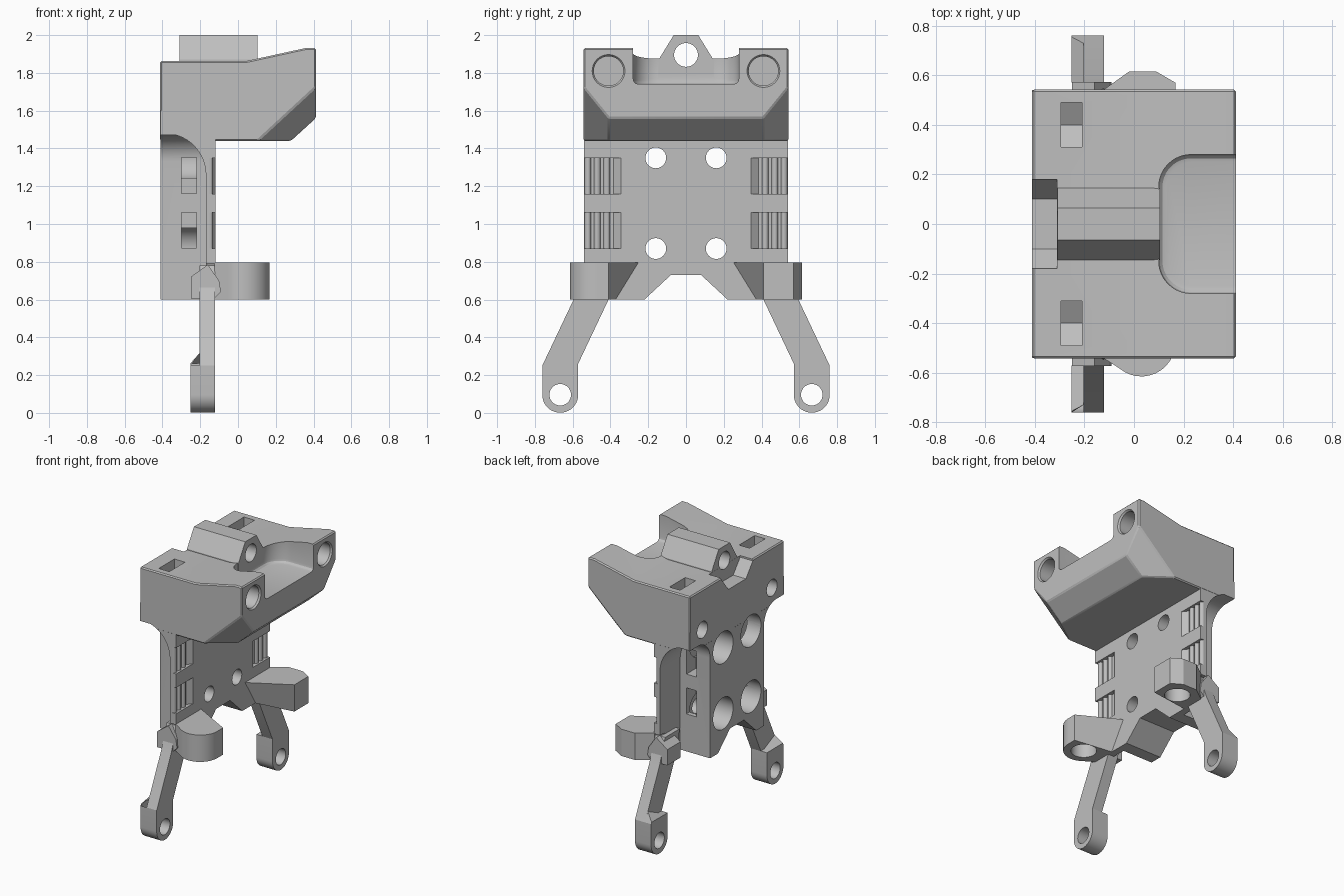
import bpy, bmesh, math
from mathutils import Vector

if "Cube" in bpy.data.objects:
    bpy.data.objects.remove(bpy.data.objects["Cube"])

grey = bpy.data.materials.new("plastic grey")
grey.diffuse_color = (0.52, 0.52, 0.52, 1)
grey.use_nodes = True
grey.node_tree.nodes["Principled BSDF"].inputs["Base Color"].default_value = grey.diffuse_color
AXES = {'x': lambda u, v, d: (d, u, v), 'y': lambda u, v, d: (u, d, v), 'z': lambda u, v, d: (u, v, d)}


def prism(name, pts, axis, a, b, end_pts=None):
    """Extrude a 2D outline along an axis; end_pts lets the far end differ."""
    bm = bmesh.new()
    f = AXES[axis]
    lo = [bm.verts.new(f(u, v, a)) for u, v in pts]
    hi = [bm.verts.new(f(u, v, b)) for u, v in (end_pts or pts)]
    n = len(pts)
    bm.faces.new(lo)
    bm.faces.new(hi)
    for i in range(n):
        j = (i + 1) % n
        bm.faces.new((lo[i], lo[j], hi[j], hi[i]))
    bmesh.ops.recalc_face_normals(bm, faces=bm.faces)
    me = bpy.data.meshes.new(name)
    bm.to_mesh(me)
    bm.free()
    me.materials.append(grey)
    ob = bpy.data.objects.new(name, me)
    bpy.context.collection.objects.link(ob)
    return ob


def arc(cu, cv, r, a0, a1, n=12):
    return [(cu + r * math.cos(math.radians(a0 + (a1 - a0) * i / n)),
             cv + r * math.sin(math.radians(a0 + (a1 - a0) * i / n))) for i in range(n + 1)]


def rod(cu, cv, r, axis, a, b, r2=None):
    circle = lambda q: arc(cu, cv, q, 0, 360, 40)[:-1]
    return prism("rod", circle(r), axis, a, b, circle(r2 or r))


def box(x0, x1, y0, y1, z0, z1):
    return prism("box", [(x0, y0), (x1, y0), (x1, y1), (x0, y1)], 'z', z0, z1)


def apply_mods(ob):
    dg = bpy.context.evaluated_depsgraph_get()
    me = bpy.data.meshes.new_from_object(ob.evaluated_get(dg))
    ob.modifiers.clear()
    ob.data = me


def boolean(ob, other, op='DIFFERENCE'):
    m = ob.modifiers.new("bool", 'BOOLEAN')
    m.operation, m.solver, m.object = op, 'EXACT', other
    apply_mods(ob)
    bpy.data.objects.remove(other)
    return ob


def bevel(ob, w, seg=1):
    m = ob.modifiers.new("bevel", 'BEVEL')
    m.width, m.segments, m.limit_method = w, seg, 'ANGLE'
    m.angle_limit = math.radians(35)
    apply_mods(ob)
    return ob


def mirror_y(pts, s):
    return [(u, v * s) for u, v in pts]


# Head: overhanging block with slanted lower corners
body = prism("carriage_body", [(-.412, 1.44), (.28, 1.44), (.412, 1.56), (.412, 1.932), (.36, 1.932),
                               (.04, 1.862), (-.412, 1.862)], 'y', -.542, .542)
bm = bmesh.new()
bm.from_mesh(body.data)
for s in (1, -1):
    cut = bmesh.ops.bisect_plane(bm, geom=bm.verts[:] + bm.edges[:] + bm.faces[:], plane_co=(.41, .41 * s, 1.56),
                                 plane_no=Vector((.0156, .0208 * s, -.0169)).normalized(), clear_outer=True)
    bmesh.ops.holes_fill(bm, edges=[e for e in cut['geom_cut'] if isinstance(e, bmesh.types.BMEdge)])
bmesh.ops.recalc_face_normals(bm, faces=bm.faces)
bm.to_mesh(body.data)
bm.free()
bevel(body, .008)

# Back plate with the notched bottom edge
plate = [(-.41, .6), (-.22, .6), (-.08, .73), (.08, .73), (.22, .6), (.41, .6), (.49, .79), (.541, .79),
         (.541, 1.6), (-.541, 1.6), (-.541, .79), (-.49, .79)]
boolean(body, prism("plate", plate, 'x', -.411, -.12), 'UNION')

# Tray in the head, end notch, then the ridge with its bore
tray = prism("tray", [(.6, -.28)] + arc(.23, -.15, .13, 270, 180) + arc(.23, .15, .13, 180, 90) + [(.6, .28)],
             'z', 1.74, 2.2)
boolean(body, bevel(tray, .03, 3))
boolean(body, prism("notch", [(-.18, 1.9), (-.18, 1.85), (-.1, 1.75), (.1, 1.75), (.18, 1.85), (.18, 1.9)],
                    'x', -.5, -.31))
boolean(body, prism("ridge", [(-.145, 1.8), (-.145, 1.87), (-.065, 2), (.065, 2), (.145, 1.87), (.145, 1.8)],
                    'x', -.309, .104), 'UNION')
boolean(body, rod(0, 1.895, .063, 'x', -.6, .6))

for s in (1, -1):
    # Side pocket with an arched roof, open at the bottom
    pocket = prism("pocket", [(-.6, .5), (-.17, .5)] + arc(-.39, 1.26, .22, 0, 85) + [(-.6, 1.482)],
                   'y', .31 * s, .75 * s)
    side = prism("side", [(.2 * s, .4)] + [(s * u, v) for u, v in [(.31, .41)] + arc(.45, 1.33, .14, 180, 90)]
                 + [(.9 * s, 1.47), (.9 * s, .4)], 'x', -.7, 0)
    boolean(body, boolean(pocket, side, 'INTERSECT'))

    # Belt slots: ridged recess on the front of the plate, window in the pocket wall
    ridges = []
    for k in range(3):
        ridges += [(-.15, .398 + .05 * k)] + arc(-.15, .42 + .05 * k, .018, -90, 90, 8)[::1]
    ridges = [(.0, .345), (-.12, .345), (-.15, .385)] + ridges + [(-.15, .55), (-.15, .62), (0, .62)]
    for z0, z1 in ((.87, 1.06), (1.16, 1.35)):
        boolean(body, prism("belt_slot", mirror_y(ridges, s), 'z', z0, z1))
        y = sorted((.2 * s, .36 * s))
        boolean(body, box(-.3, -.22, *y, z0 + .002, z1 + .002))

    # Guide bores, nut traps and rear screw holes
    boolean(body, rod(.41 * s, 1.81, .078, 'x', .24, .6))
    boolean(body, rod(.41 * s, 1.81, .078, 'x', .4, .43, .1))
    boolean(body, prism("nut_trap", [(.31 * s, 1.95), (.49 * s, 1.95), (.49 * s, 1.53), (.4 * s, 1.48),
                                     (.31 * s, 1.53)], 'x', -.295, -.21))
    boolean(body, rod(.4 * s, 1.57, .06, 'x', -.6, -.25))

    # Plate screw holes with rear counterbores
    for z in (.87, 1.35):
        boolean(body, rod(.16 * s, z, .055, 'x', -.6, 0))
        boolean(body, rod(.16 * s, z, .115, 'x', -.6, -.2))

parts = [body]
for s, side in ((1, "back"), (-1, "front")):
    # Ear: faceted on the back, rounded on the front, blind hole below
    nose = ([(.167, .41), (.167, .57), (.09, .615), (-.02, .615), (-.125, .54)] if s > 0 else
            [(.167, .41), (.167, .47)] + arc(.03, .478, .137, 0, 130) + [(-.125, .54)])
    low, top = [(-.125, .37)] + nose, [(-.125, .25)] + nose
    ear = prism(side + "_ear", mirror_y(low, s), 'z', .6, .795, mirror_y(top, s))
    boolean(ear, rod(.03, .48 * s, .085, 'z', .5, .72))
    parts.append(ear)

    # Leg: slanted thin arm, and a thicker foot whose top slopes into the arm
    toe = arc(.666, .096, .095, 180, 360, 20)
    flip = lambda pts: [(s * u, v) for u, v in pts]
    arm = prism(side + "_leg", flip(toe + [(.761, .25), (.595, .6), (.53, .78), (.36, .78), (.41, .6), (.571, .26)]),
                'x', -.203, -.122)
    foot = prism("foot", flip(toe + [(.761, .25), (.755, .262), (.571, .261)]), 'x', -.252, -.19,
                 flip(toe + [(.761, .25), (.722, .332), (.571, .262)]))
    boolean(arm, foot, 'UNION')
    # Chunky hip joining the leg to the plate
    hip = prism("hip", [(-.25, .605), (-.125, .605), (-.09, .64), (-.1, .7), (-.16, .785), (-.25, .72)],
                'y', *sorted((.42 * s, .572 * s)))
    boolean(arm, hip, 'UNION')
    boolean(arm, rod(.666 * s, .096, .057, 'x', -.5, .2))
    parts.append(arm)

for ob in parts:
    bpy.ops.object.select_all(action='DESELECT')
    ob.select_set(True)
    bpy.context.view_layer.objects.active = ob
    bpy.ops.object.shade_smooth_by_angle(angle=math.radians(18))
